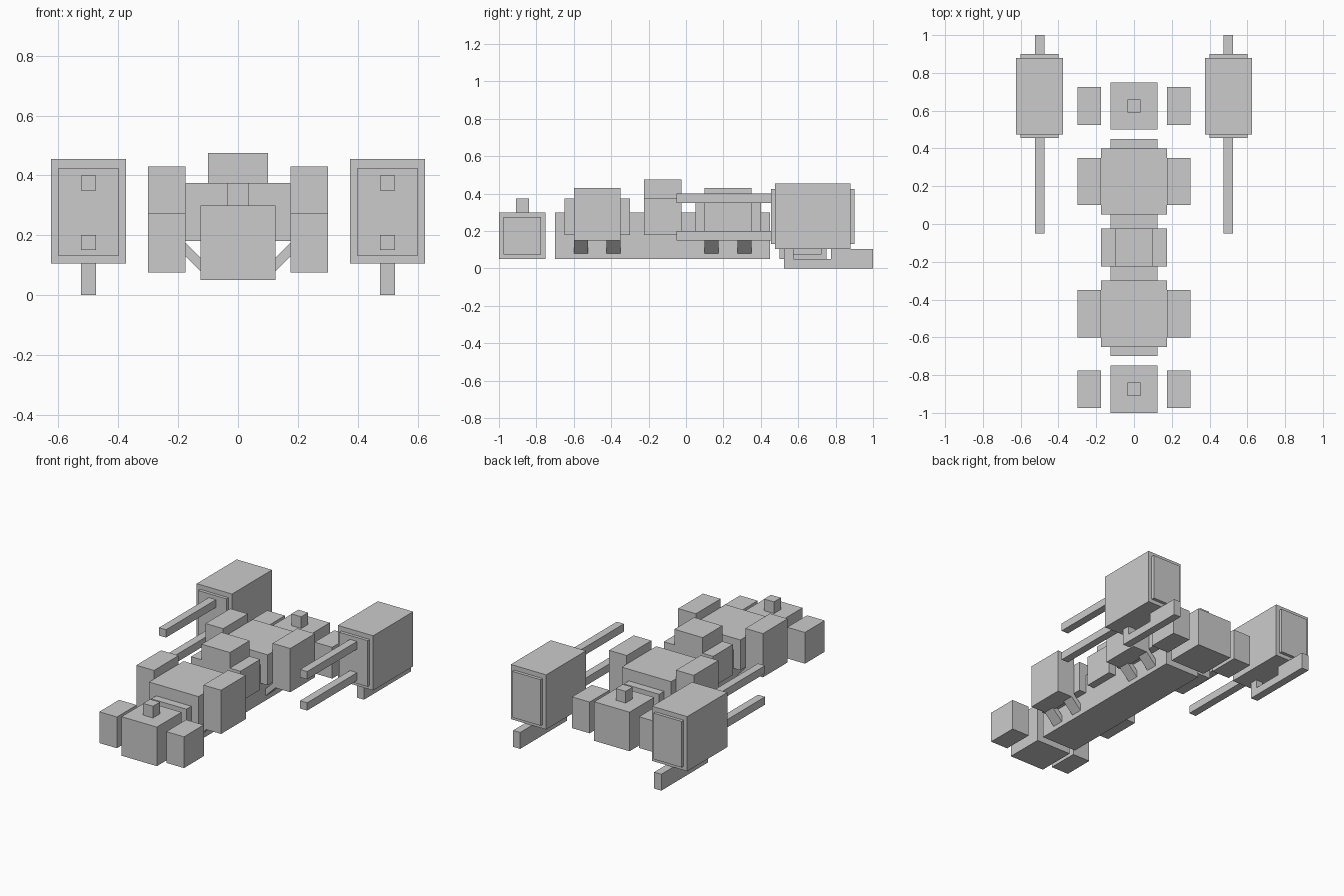
import bpy, bmesh

if "Cube" in bpy.data.objects:
    bpy.data.objects.remove(bpy.data.objects["Cube"])


def prism(name, profile, axis, a, b):
    """Extrude a closed 2D profile along 'x' (points y,z) or 'y' (points x,z)."""
    def place(p, t):
        return (t, p[0], p[1]) if axis == 'x' else (p[0], t, p[1])
    bm = bmesh.new()
    lo = [bm.verts.new(place(p, a)) for p in profile]
    hi = [bm.verts.new(place(p, b)) for p in profile]
    bm.faces.new(lo)
    bm.faces.new(hi[::-1])
    n = len(profile)
    for i in range(n):
        j = (i + 1) % n
        bm.faces.new((lo[i], hi[i], hi[j], lo[j]))
    bmesh.ops.recalc_face_normals(bm, faces=bm.faces)
    me = bpy.data.meshes.new(name)
    bm.to_mesh(me)
    bm.free()
    ob = bpy.data.objects.new(name, me)
    bpy.context.collection.objects.link(ob)
    return ob


def box(name, x0, x1, y0, y1, z0, z1):
    return prism(name, [(x0, z0), (x1, z0), (x1, z1), (x0, z1)], 'y', y0, y1)


def mirrored(ob):
    """Mirror a right-hand part to the left across x = 0."""
    ob.modifiers.new("mirror", 'MIRROR').use_mirror_merge = False
    return ob


# Central keel
box("keel", -0.125, 0.125, -0.7, 0.45, 0.05, 0.3)

# Stepped middle cabin
prism("middle_cabin", [(-0.175, 0.18), (0.175, 0.18), (0.175, 0.375), (0.1, 0.375),
                       (0.1, 0.475), (-0.1, 0.475), (-0.1, 0.375), (-0.175, 0.375)],
      'y', -0.225, -0.025)

# Two hull sections with side blocks and slanted struts
for label, y in (("front", -0.65), ("rear", 0.05)):
    box(label + "_hull_section", -0.175, 0.175, y, y + 0.35, 0.18, 0.375)
    mirrored(box(label + "_hull_side_block", 0.175, 0.3, y + 0.05, y + 0.3, 0.15, 0.43))
    for k, s in enumerate((y + 0.05, y + 0.225)):
        mirrored(prism(f"{label}_strut_{k + 1}",
                       [(0.115, 0.07), (0.215, 0.17), (0.215, 0.215), (0.115, 0.115)],
                       'y', s, s + 0.075))

# Detached end units with a top knob and side blocks
for label, y in (("front", -1.0), ("rear", 0.5)):
    box(label + "_end_unit", -0.125, 0.125, y, y + 0.25, 0.05, 0.3)
    box(label + "_knob", -0.035, 0.035, y + 0.09, y + 0.16, 0.3, 0.375)
    mirrored(box(label + "_end_side_block", 0.175, 0.3, y + 0.025, y + 0.225, 0.075, 0.275))

# Side pods: shell, end panels, forward rods and a notched skid
mirrored(box("pod_shell", 0.375, 0.625, 0.475, 0.88, 0.105, 0.455))
mirrored(box("pod_end_panels", 0.4, 0.6, 0.455, 0.9, 0.13, 0.425))
for label, z in (("lower", 0.15), ("upper", 0.35)):
    mirrored(box(label + "_pod_rod", 0.475, 0.525, -0.05, 0.46, z, z + 0.05))
mirrored(prism("pod_skid", [(0.525, 0), (1, 0), (1, 0.105), (0.775, 0.105), (0.775, 0.05),
                            (0.575, 0.05), (0.575, 0.105), (0.525, 0.105)],
               'x', 0.475, 0.525))
